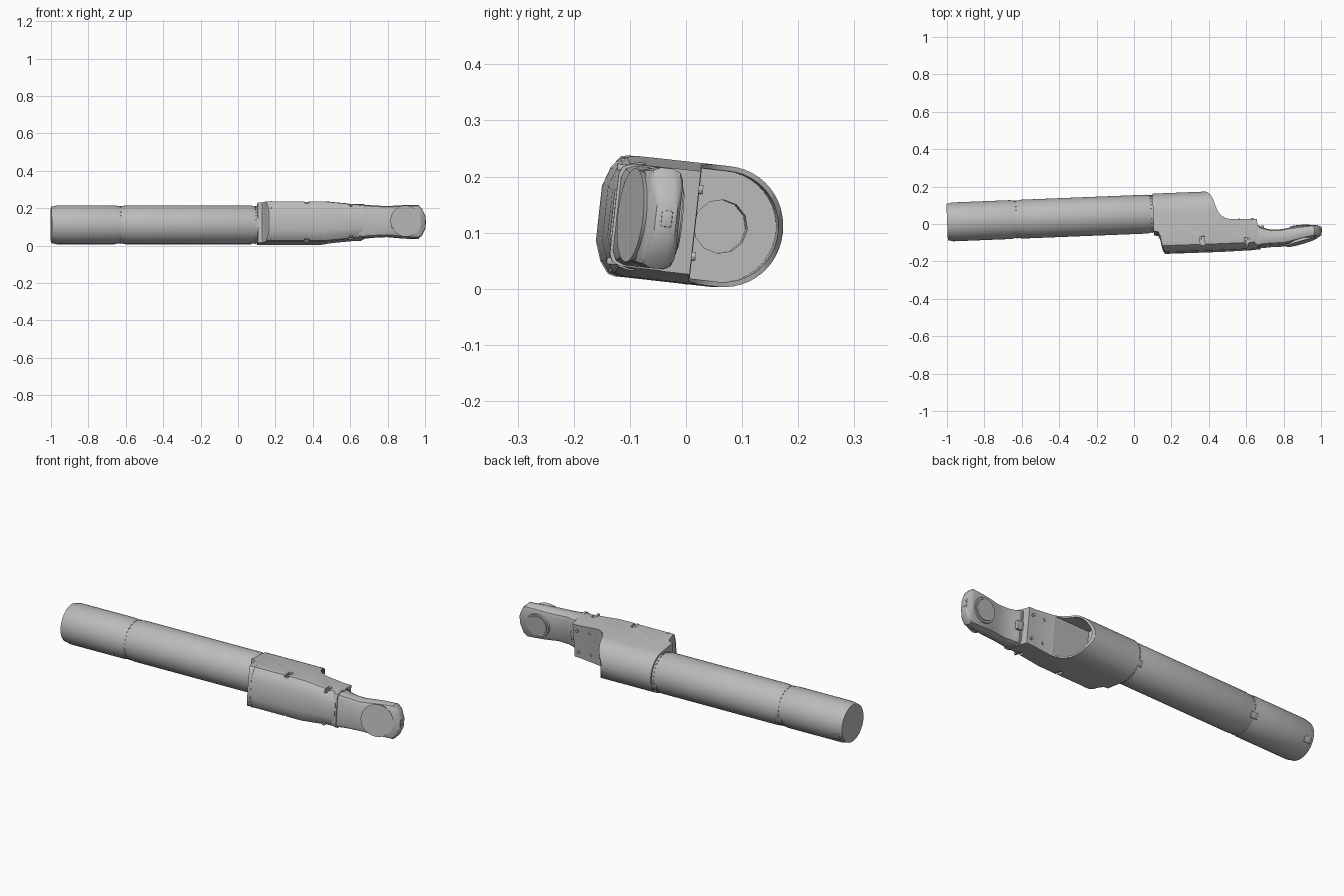
import bpy, bmesh, math
from mathutils import Matrix, Vector

cube = bpy.data.objects.get("Cube")
if cube:
    bpy.data.objects.remove(cube, do_unlink=True)

grey = bpy.data.materials.new("plain_grey")
grey.use_nodes = True
GREY = (0.5, 0.5, 0.5, 1)
grey.diffuse_color = GREY
grey.node_tree.nodes["Principled BSDF"].inputs["Base Color"].default_value = GREY

# Everything is modelled along x, then yawed and rolled into its resting pose
POSE = (Matrix.Translation((0, 0.05, 0.111)) @ Matrix.Rotation(0.04, 4, 'Z')
        @ Matrix.Rotation(-0.11, 4, 'X'))


def finish(name, bm, angle=30):
    bmesh.ops.recalc_face_normals(bm, faces=bm.faces)
    me = bpy.data.meshes.new(name)
    bm.to_mesh(me)
    bm.free()
    me.materials.append(grey)
    ob = bpy.data.objects.new(name, me)
    bpy.context.collection.objects.link(ob)
    ob.matrix_world = POSE
    smooth(ob, angle)
    return ob


def smooth(ob, angle=30):
    bpy.ops.object.select_all(action='DESELECT')
    ob.select_set(True)
    bpy.context.view_layer.objects.active = ob
    bpy.ops.object.shade_smooth_by_angle(angle=math.radians(angle))


def loft(name, rings, angle=30):
    bm = bmesh.new()
    loops = [[bm.verts.new(p) for p in ring] for ring in rings]
    n = len(loops[0])
    for a, b in zip(loops, loops[1:]):
        for i in range(n):
            bm.faces.new((a[i], a[(i + 1) % n], b[(i + 1) % n], b[i]))
    bm.faces.new(loops[0])
    bm.faces.new(loops[-1])
    return finish(name, bm, angle)


def circle(x, r, n, v=0):
    return [(x, v + r * math.cos(t), r * math.sin(t))
            for t in (2 * math.pi * i / n for i in range(n))]


def box(name, centre, size, turn=0, bevel=0.0):
    bm = bmesh.new()
    m = (Matrix.Rotation(turn, 4, 'X') @ Matrix.Translation(centre)
         @ Matrix.Diagonal((*size, 1)))
    bmesh.ops.create_cube(bm, size=1, matrix=m)
    if bevel:
        bmesh.ops.bevel(bm, geom=bm.edges[:], offset=bevel, segments=2,
                        affect='EDGES', profile=0.5)
    return finish(name, bm)


def disc(name, centre, r1, r2, depth, tilt=0, squash=1, sides=32):
    # flat cylinder facing front and back
    bm = bmesh.new()
    m = (Matrix.Translation(centre) @ Matrix.Rotation(tilt, 4, 'Z')
         @ Matrix.Diagonal((squash, 1, 1, 1)) @ Matrix.Rotation(math.pi / 2, 4, 'X'))
    bmesh.ops.create_cone(bm, cap_ends=True, segments=sides, radius1=r1,
                          radius2=r2, depth=depth, matrix=m)
    return finish(name, bm)


def boolean(ob, cutter, operation):
    mod = ob.modifiers.new(operation, 'BOOLEAN')
    mod.operation, mod.object, mod.solver = operation, cutter, 'EXACT'
    bpy.context.view_layer.objects.active = ob
    bpy.ops.object.modifier_apply(modifier=mod.name)
    bpy.data.objects.remove(cutter, do_unlink=True)


# Barrel with chamfered end cap, joint groove and collar
barrel = [(-1, 0.098), (-0.985, 0.1), (-0.97, 0.104), (-0.66, 0.104),
          (-0.64, 0.1), (-0.62, 0.1), (-0.6, 0.104), (0.07, 0.104),
          (0.085, 0.099), (0.12, 0.099)]
loft("barrel", [circle(x, r, 40) for x, r in barrel])

# Small teeth around the joint and the collar
for x, label in ((-0.63, "joint"), (0.093, "collar")):
    for i in range(28):
        box(f"{label}_tooth", (x, 0.1, 0), (0.006, 0.004, 0.011), 2 * math.pi * i / 28)


# Housing: D-shaped section trimmed by its plan outline
def d_section(x, half, front, bulge, grow=0.0):
    arc = [(x, half * math.cos(t), half * math.sin(t))
           for t in (math.pi * (i / 24 - 0.5) for i in range(25))]
    f = front
    nose = [(f + 0.045, half), (f + 0.028, half - 0.004), (f + 0.012, half - 0.025),
            (f, half * 0.45)]
    if not bulge:
        nose = [(f, half)]
    side = [(x, v, w) for v, w in nose]
    return arc + side + [(x, v, -w) for _, v, w in reversed(side)]


stations = [(0.09, 0.108, -0.212), (0.46, 0.108, -0.214),
            (0.62, 0.093, -0.212), (0.7, 0.092, -0.206)]
housing = loft("housing", [d_section(x, h, f, True) for x, h, f in stations])
plan = [(0.102, 0.13), (0.38, 0.13), (0.385, 0.107), (0.4, 0.097), (0.415, 0.08),
        (0.428, 0.05), (0.438, 0.015), (0.45, -0.015), (0.468, -0.037), (0.49, -0.05),
        (0.51, -0.055), (0.655, -0.06), (0.66, -0.1), (0.66, -0.23), (0.165, -0.23),
        (0.155, -0.206), (0.146, -0.19), (0.135, -0.13), (0.125, -0.109), (0.102, -0.104)]
trim = loft("trim", [[(x, v, w) for x, v in plan] for w in (-0.2, 0.2)])
boolean(housing, trim, 'INTERSECT')

# Hollow open end with a round socket in its floor
boolean(housing, loft("cavity", [d_section(x, 0.099, -0.053, False)
                                 for x in (0.29, 0.75)]), 'DIFFERENCE')
boolean(housing, loft("socket", [circle(x, 0.048, 12) for x in (0.2, 0.3)]), 'DIFFERENCE')

# Latch slots on both edges
for s in (-1, 1):
    for x, w, v in ((0.36, 0.108, -0.17), (0.597, 0.096, -0.185)):
        boolean(housing, box("slot", (x, v, s * w), (0.024, 0.055, 0.022)), 'DIFFERENCE')
        box("latch", (x, v, s * (w - 0.012)), (0.012, 0.045, 0.012), 0, 0.002)
smooth(housing)

# Raised seam around the housing's rear shoulder
loft("shoulder_seam", [[(x, v, w) for _, v, w in d_section(0, 0.1095, -0.2135, True)
                        if v < -0.13] for x in (0.17, 0.176)])

# Screws on the flat back of the housing
for x in (0.56, 0.63):
    for w in (-0.06, 0.06):
        disc("screw", (x, -0.056, w), 0.008, 0.008, 0.008, sides=12)


# Head: neck flowing into an angled paddle
def head_section(x, front, back, half, c):
    pts = [(front, half - c), (front + c * 0.3, half - c * 0.3), (front + c, half),
           (back - c, half), (back - c * 0.3, half - c * 0.3), (back, half - c)]
    return [(x, v, w) for v, w in pts] + [(x, v, -w) for v, w in reversed(pts)]


head = [(0.64, -0.202, -0.1, 0.089, 0.02), (0.665, -0.201, -0.1, 0.089, 0.022),
        (0.69, -0.2, -0.106, 0.087, 0.025), (0.73, -0.198, -0.117, 0.085, 0.026),
        (0.79, -0.198, -0.116, 0.082, 0.026), (0.83, -0.192, -0.109, 0.085, 0.028),
        (0.88, -0.18, -0.104, 0.089, 0.028), (0.96, -0.163, -0.102, 0.09, 0.02),
        (0.98, -0.157, -0.102, 0.07, 0.016), (0.998, -0.145, -0.108, 0.032, 0.012)]
loft("head", [head_section(*s) for s in head])

# Collar ring and clip between the housing and head
loft("neck_collar", [head_section(x, -0.206, -0.094, 0.0915, 0.02) for x in (0.655, 0.668)])
box("neck_clip", (0.675, -0.1, 0.0), (0.035, 0.022, 0.045), 0, 0.004)

# Round pads on the front and back of the head
disc("front_pad", (0.888, -0.179, 0), 0.08, 0.084, 0.014, 0.235)
disc("back_pad_rim", (0.89, -0.104, 0), 0.062, 0.066, 0.01, 0.03)
disc("back_pad", (0.89, -0.1, 0), 0.052, 0.055, 0.008, 0.03)
box("tip_clip", (0.985, -0.125, 0), (0.03, 0.02, 0.03), 0, 0.003)

# Catches on the back of the barrel
for x in (0.095, -0.63, -0.965):
    box("catch", (x, 0.102, 0), (0.04, 0.008, 0.03), -0.35, 0.002)
